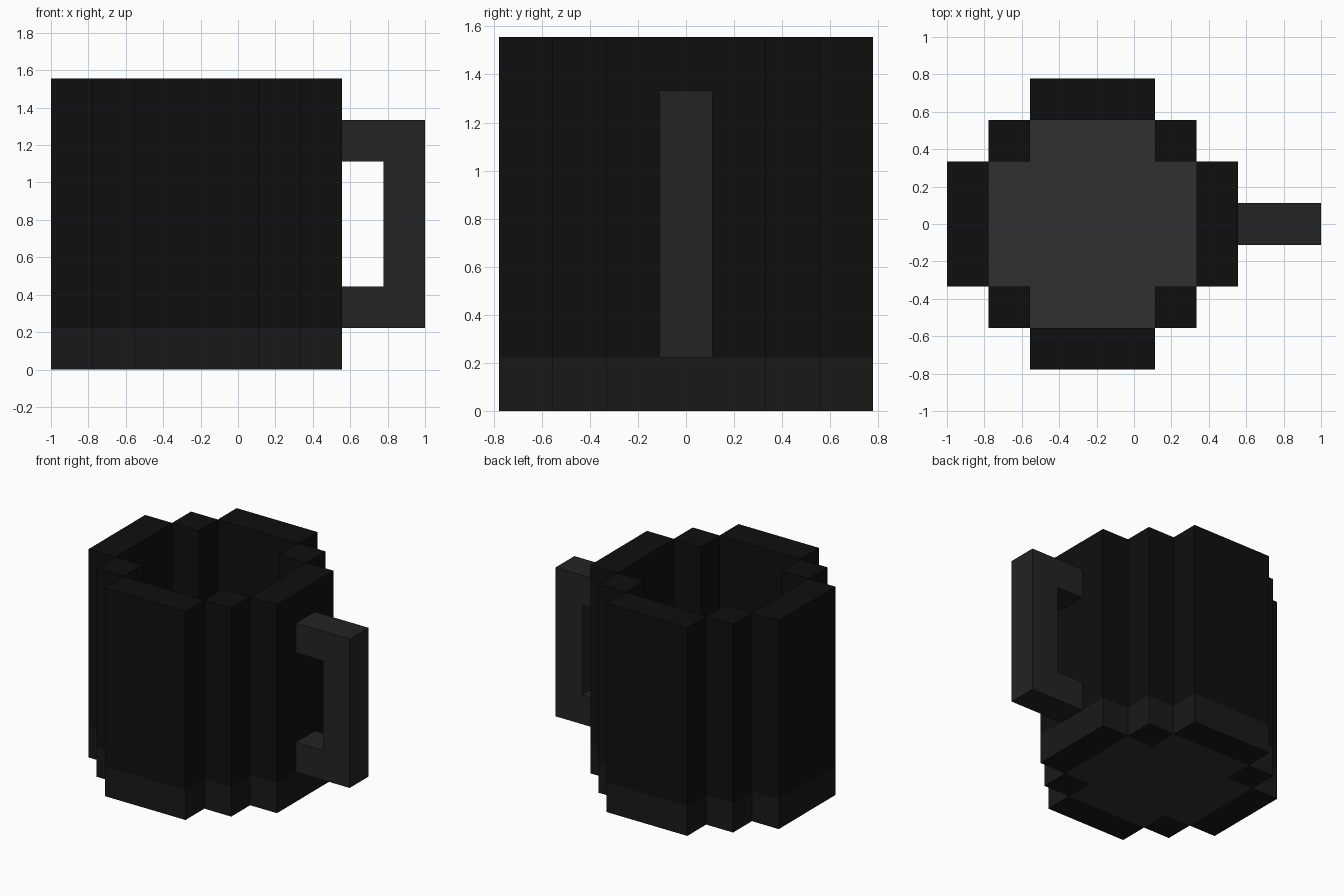
import bpy, bmesh
from mathutils import Vector

if "Cube" in bpy.data.objects:
    bpy.data.objects.remove(bpy.data.objects["Cube"])

U = 2 / 9                       # one voxel
ORIGIN = Vector((-1, -3.5 * U, 0))


def in_plan(i, j):
    """Stepped round footprint on a 7 x 7 grid."""
    a, b = abs(i - 3), abs(j - 3)
    return a + b <= 4 and max(a, b) <= 3


def in_cavity(i, j):
    """Stepped round hollow, 5 x 5 with the corners missing."""
    a, b = abs(i - 3), abs(j - 3)
    return max(a, b) <= 2 and a + b <= 3


plan = [(i, j) for i in range(7) for j in range(7) if in_plan(i, j)]
ring = [c for c in plan if not in_cavity(*c)]

parts = {
    # lower band of the outside, and the cup floor inside it
    "base_band": ({(i, j, 0) for i, j in ring}, 0.0095),
    "cup_floor": ({(i, j, 0) for i, j in plan if in_cavity(i, j)}, 0.03),
    # stepped wall
    "mug_wall": ({(i, j, k) for i, j in ring for k in range(1, 7)}, 0.0048),
    # C-shaped handle
    "handle": ({(7, 3, 1), (7, 3, 5)} | {(8, 3, k) for k in range(1, 6)}, 0.017),
}
solid = set().union(*(cells for cells, _ in parts.values()))


def build(name, cells, shade):
    """Make a mesh of the cell faces that are not hidden by a neighbour."""
    bm = bmesh.new()
    for cell in sorted(cells):
        for axis in range(3):
            for side in (-1, 1):
                n = list(cell)
                n[axis] += side
                if tuple(n) in solid:
                    continue
                d = Vector((0, 0, 0))
                d[axis] = side * 0.5
                p, q = Vector((0, 0, 0)), Vector((0, 0, 0))
                p[(axis + 1) % 3] = 0.5
                q[(axis + 2) % 3] = 0.5 * side
                mid = Vector(cell) + Vector((0.5, 0.5, 0.5)) + d
                corners = (mid - p - q, mid + p - q, mid + p + q, mid - p + q)
                bm.faces.new([bm.verts.new(ORIGIN + c * U) for c in corners])
    bmesh.ops.remove_doubles(bm, verts=bm.verts, dist=1e-4)
    mesh = bpy.data.meshes.new(name)
    bm.to_mesh(mesh)
    bm.free()
    mat = bpy.data.materials.new(name + "_colour")
    mat.diffuse_color = (shade, shade, shade, 1)
    mat.use_nodes = True
    mat.node_tree.nodes["Principled BSDF"].inputs["Base Color"].default_value = mat.diffuse_color
    mesh.materials.append(mat)
    bpy.context.collection.objects.link(bpy.data.objects.new(name, mesh))


for name, (cells, shade) in parts.items():
    build(name, cells, shade)
